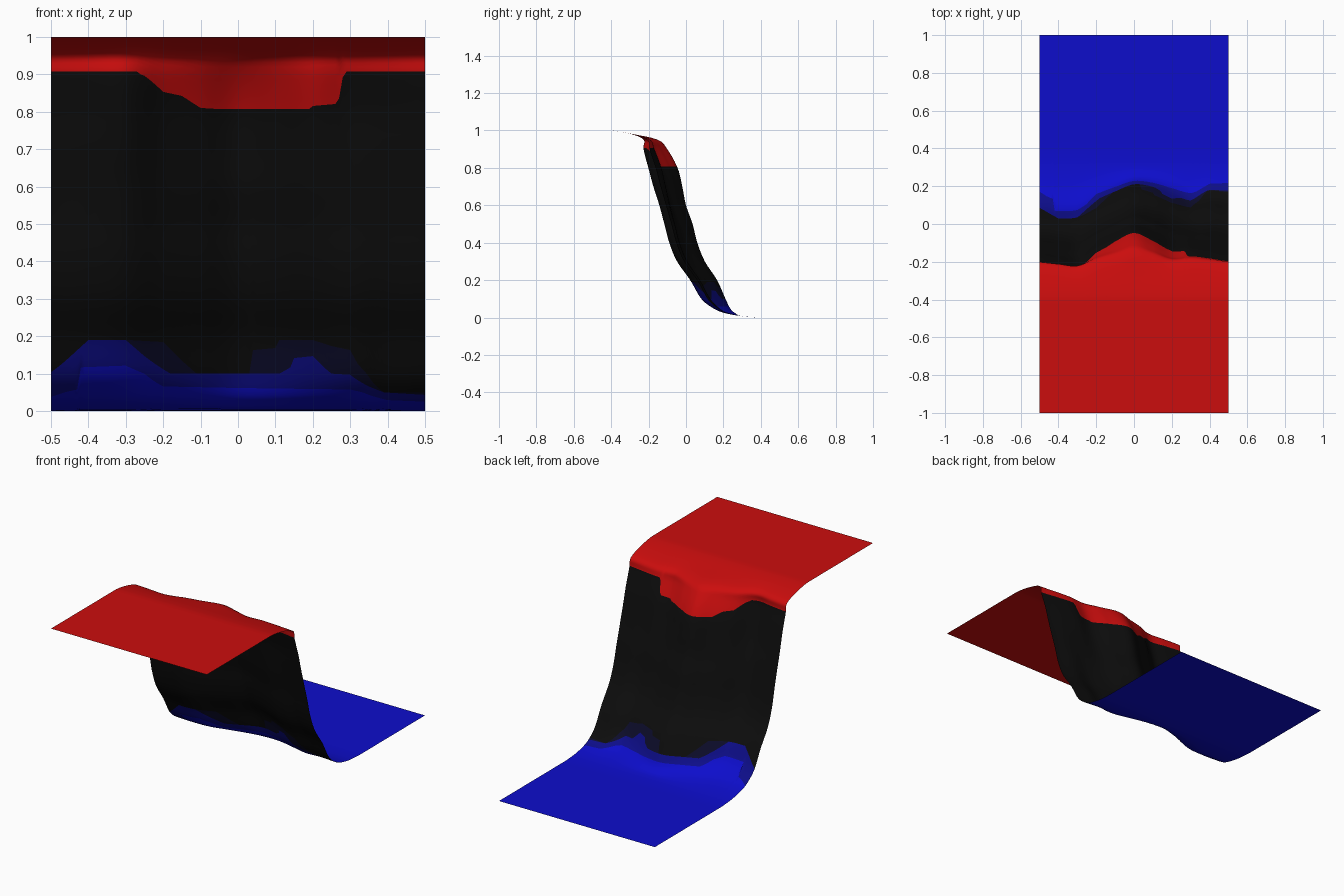
import bpy
import bmesh

default = bpy.data.objects.get("Cube")
if default:
    bpy.data.objects.remove(default, do_unlink=True)


def make_material(name, colour):
    mat = bpy.data.materials.new(name)
    mat.use_nodes = True
    mat.diffuse_color = (*colour, 1)
    shader = next(n for n in mat.node_tree.nodes if n.type == 'BSDF_PRINCIPLED')
    shader.inputs["Base Color"].default_value = (*colour, 1)
    shader.inputs["Roughness"].default_value = 0.8
    return mat


def lerp(a, b, f):
    return a + (b - a) * f


def sample(points, x):
    """Piecewise linear value of a list of (x, value) points."""
    for (x0, v0), (x1, v1) in zip(points, points[1:]):
        if x <= x1:
            return lerp(v0, v1, max(0, (x - x0) / (x1 - x0)))
    return points[-1][1]


def spline(values, t):
    """Smooth curve through evenly spaced values."""
    last = len(values) - 1
    i = min(int(t), last - 1)
    f = t - i
    a, b, c, d = (values[min(max(k, 0), last)] for k in range(i - 1, i + 3))
    return b + f / 2 * (c - a + f * (2 * a - 5 * b + 4 * c - d + f * (3 * (b - c) + d - a)))


# Side profile from upper ledge to lower ledge: height, foremost y, rearmost y
PROFILE = [
    (1, -1, -1), (1, -.7, -.7), (1, -.5, -.5), (1, -.4, -.4),
    (.98, -.29, -.28), (.95, -.225, -.15), (.9, -.225, -.1), (.8, -.2, -.045),
    (.7, -.175, -.02), (.6, -.145, 0), (.5, -.12, .035), (.4, -.095, .06),
    (.3, -.055, .1), (.2, .015, .165), (.1, .075, .21), (.05, .14, .235),
    (.025, .2, .26), (.007, .3, .3), (0, .4, .4), (0, .5, .5), (0, .7, .7), (0, 1, 1),
]
HEIGHT, FORE, REAR = zip(*PROFILE)
LAST = len(PROFILE) - 1

# How far the wall bulges from foremost to rearmost, every tenth across
BULGE_TOP = [.2, .1, 0, .43, .72, 1, .72, .38, .45, .36, .24]
BULGE_LOW = [.1, .05, .1, .4, .72, 1, .9, .62, .35, .4, .3]

# Heights of the colour borders across the width
RED_EDGE = [(-.27, .905), (-.25, .895), (-.2, .85), (-.15, .84), (-.1, .81), (-.05, .807),
            (.19, .807), (.2, .815), (.26, .82), (.275, .84), (.28, .89), (.29, .905)]
NAVY_EDGE = [(-.3, 0), (-.29, .19), (-.2, .185), (-.13, .12), (-.11, .1), (.03, .1),
             (.04, .165), (.1, .17), (.11, .19), (.2, .19), (.25, .175), (.3, .165),
             (.32, .13), (.37, .07), (.39, .05)]
MID_EDGE = [(-.5, .105), (-.4, .19), (-.3, .19), (-.25, .15), (-.18, .1), (.11, .1),
            (.14, .12), (.15, .145), (.2, .15), (.22, .13), (.25, .1), (.3, .098),
            (.35, .07), (.39, .05), (.5, .045)]
BLUE_EDGE = [(-.5, .04), (-.43, .06), (-.42, .12), (-.3, .125), (-.25, .1), (-.2, .07),
             (0, .065), (.3, .06), (.4, .03), (.5, .025)]


def profile_position(z):
    """Position along the profile where it falls to height z."""
    for i in range(LAST):
        if HEIGHT[i] > z >= HEIGHT[i + 1]:
            return i + (HEIGHT[i] - z) / (HEIGHT[i] - HEIGHT[i + 1])
    return LAST


def surface_point(x, t):
    z = min(max(spline(HEIGHT, t), 0), 1)
    across = (x + .5) * 10
    bulge = lerp(spline(BULGE_LOW, across), spline(BULGE_TOP, across), z)
    # Keep the measured bulge at the height of each border
    blend = min(max((z - .15) / .7, 0), 1)
    bulge = lerp(spline(BULGE_LOW, across), spline(BULGE_TOP, across), blend)
    return x, lerp(spline(FORE, t), spline(REAR, t), bulge), z


# Colours from the upper ledge down, with the rows in each band
BANDS = [
    ("red", (.60, .004, .004), 28),
    ("black", (.004, .004, .004), 32),
    ("navy", (.004, .004, .025), 3),
    ("deep blue", (.004, .004, .25), 4),
    ("blue", (.004, .004, .60), 26),
]
COLUMNS = 100

# One folded sheet whose rows follow the colour borders
mesh = bpy.data.meshes.new("folded_sheet")
bm = bmesh.new()
columns = []
for c in range(COLUMNS + 1):
    x = c / COLUMNS - .5
    mid = sample(MID_EDGE, x)
    borders = [sample(RED_EDGE, x), max(mid, sample(NAVY_EDGE, x)), mid,
               min(mid, sample(BLUE_EDGE, x))]
    stops = [0, *map(profile_position, borders), LAST]
    verts = [bm.verts.new(surface_point(x, 0))]
    for (_, _, rows), start, end in zip(BANDS, stops, stops[1:]):
        verts += [bm.verts.new(surface_point(x, lerp(start, end, (r + 1) / rows)))
                  for r in range(rows)]
    columns.append(verts)

row_band = [i for i, band in enumerate(BANDS) for _ in range(band[2])]
for left, right in zip(columns, columns[1:]):
    for r, band in enumerate(row_band):
        face = bm.faces.new((left[r], right[r], right[r + 1], left[r + 1]))
        face.material_index = band
        face.smooth = True
bmesh.ops.remove_doubles(bm, verts=bm.verts, dist=.0001)
bm.normal_update()
if sum(f.normal.z for f in bm.faces) < 0:
    bmesh.ops.reverse_faces(bm, faces=bm.faces)
bm.to_mesh(mesh)
bm.free()

for name, colour, _ in BANDS:
    mesh.materials.append(make_material(name, colour))
sheet = bpy.data.objects.new("folded_sheet", mesh)
bpy.context.collection.objects.link(sheet)
